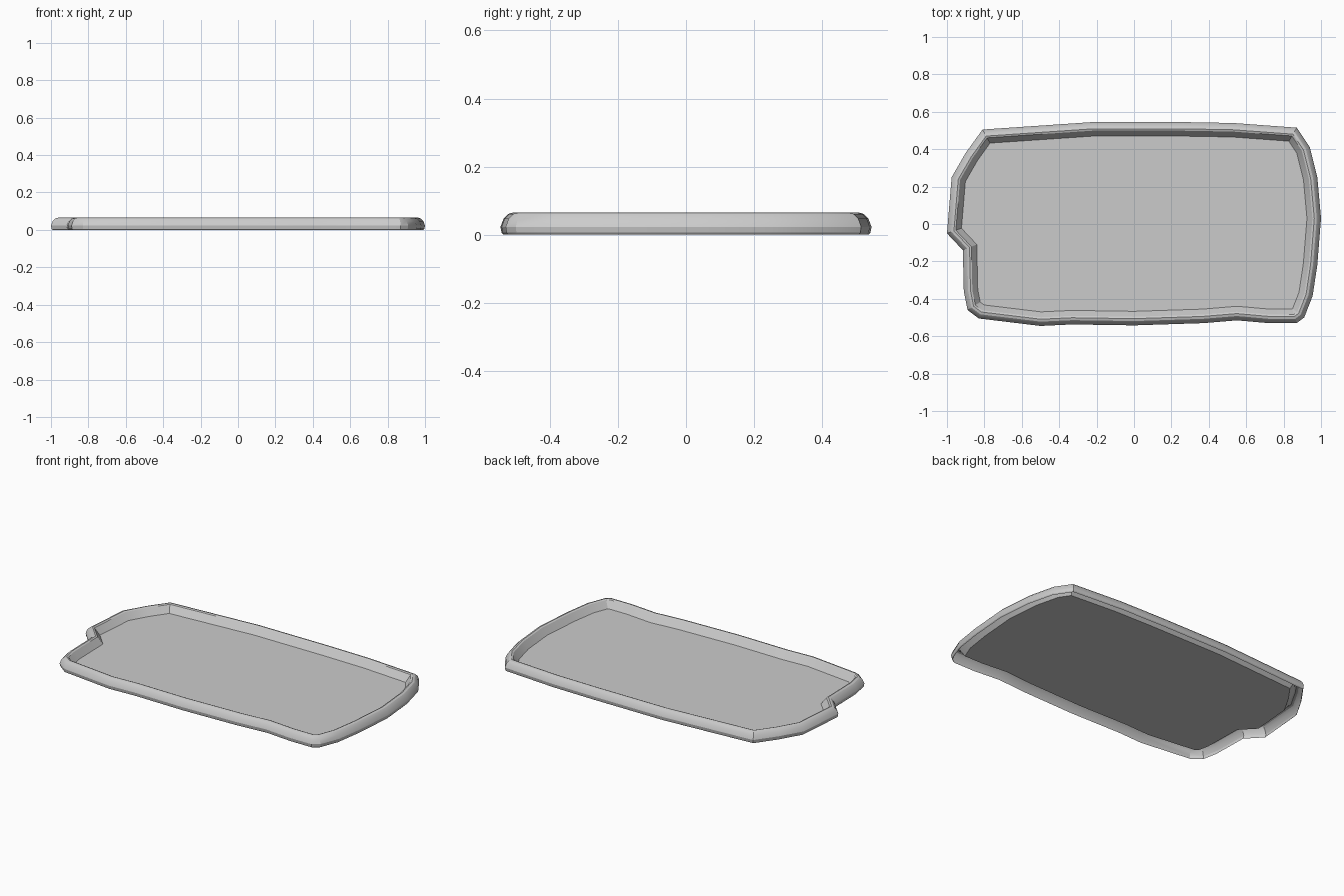
import bpy, bmesh, math
from mathutils import Vector

if "Cube" in bpy.data.objects:
    bpy.data.objects.remove(bpy.data.objects["Cube"])

# Outer outline of the tray, counter-clockwise, starting at the notch
outline = [Vector(p) for p in [
    (-0.915, -0.14), (-0.91, -0.36), (-0.89, -0.46), (-0.83, -0.505),
    (-0.5, -0.545), (-0.33, -0.537), (0.0, -0.542), (0.37, -0.53),
    (0.55, -0.515), (0.72, -0.53), (0.87, -0.53), (0.91, -0.5),
    (0.955, -0.385), (0.98, -0.22), (1.0, 0.03), (0.98, 0.25),
    (0.94, 0.41), (0.87, 0.515), (0.53, 0.54), (0.25, 0.545),
    (-0.22, 0.545), (-0.81, 0.505), (-0.9, 0.38), (-0.975, 0.25),
    (-1.0, -0.05)]]

# Rim cross-section from lower lip, over the top, down to the floor: (inset, z)
profile = [(0.008, 0.0), (0.003, 0.006), (0.0, 0.023), (0.009, 0.047),
           (0.023, 0.061), (0.036, 0.065), (0.046, 0.061), (0.075, 0.02)]


def inset(points, d):
    """Move every corner inward by d, keeping the edges parallel."""
    result = []
    for i, p in enumerate(points):
        a = (p - points[i - 1]).normalized()
        b = (points[(i + 1) % len(points)] - p).normalized()
        na, nb = Vector((-a.y, a.x)), Vector((-b.y, b.x))
        result.append(p + (na + nb) * (d / max(1 + na.dot(nb), 0.5)))
    return result


# Tray: rim shell open underneath, closed by a flat recessed floor
bm = bmesh.new()
rings = [[bm.verts.new((p.x, p.y, z)) for p in inset(outline, d)]
         for d, z in profile]
for low, high in zip(rings, rings[1:]):
    for i in range(len(low)):
        j = (i + 1) % len(low)
        bm.faces.new((low[i], low[j], high[j], high[i]))
bm.faces.new(rings[-1])

mesh = bpy.data.meshes.new("tray")
bm.to_mesh(mesh)
bm.free()
tray = bpy.data.objects.new("tray", mesh)
bpy.context.collection.objects.link(tray)

bpy.context.view_layer.objects.active = tray
tray.select_set(True)
bpy.ops.object.shade_smooth_by_angle(angle=math.radians(25))
